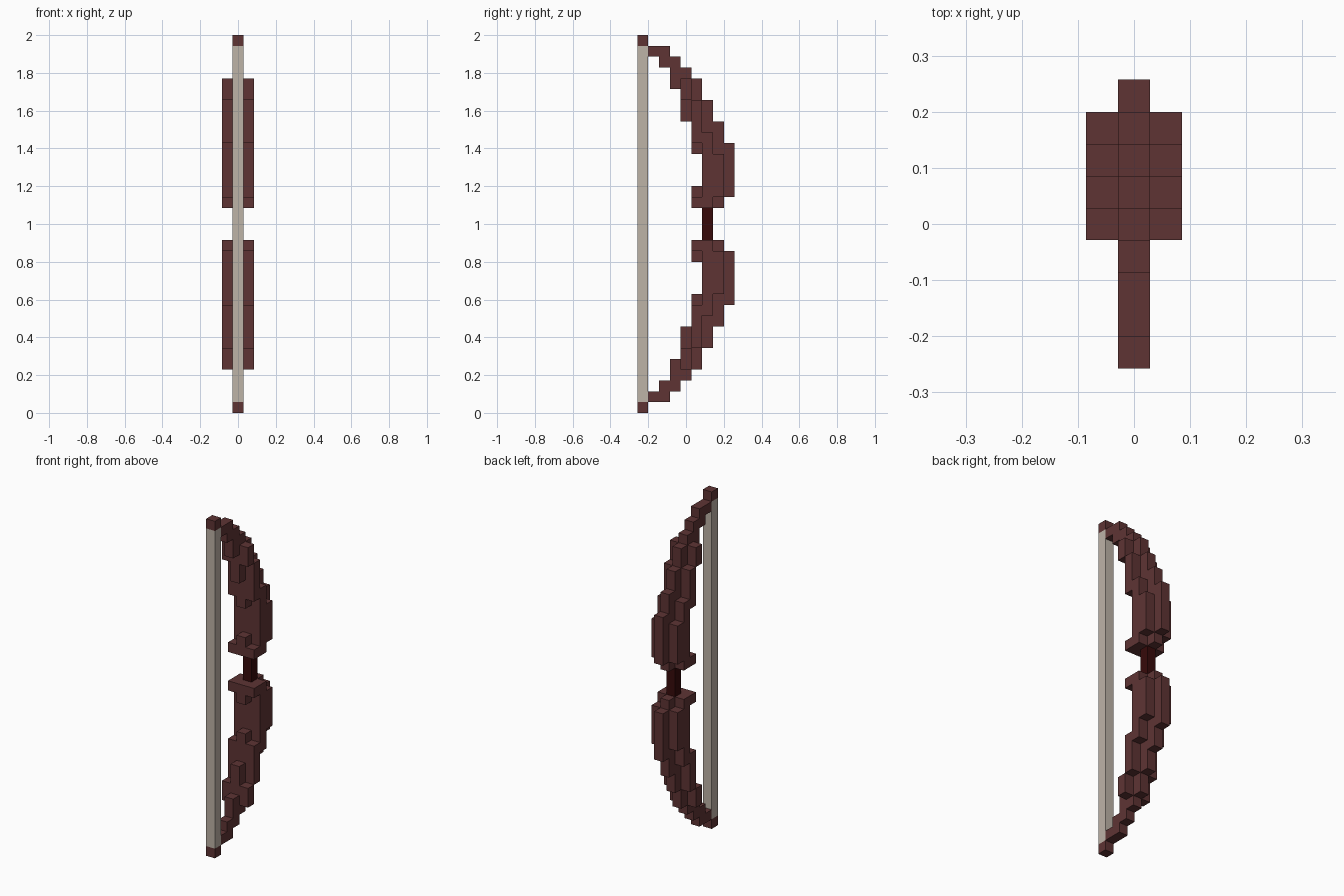
import bpy
import bmesh

cube = bpy.data.objects.get("Cube")
if cube:
    bpy.data.objects.remove(cube, do_unlink=True)

U = 2 / 35            # size of one block
HEIGHT = 35           # blocks from end to end


def material(name, rgb):
    m = bpy.data.materials.new(name)
    m.use_nodes = True
    m.diffuse_color = (*rgb, 1)
    bsdf = m.node_tree.nodes["Principled BSDF"]
    bsdf.inputs["Base Color"].default_value = (*rgb, 1)
    bsdf.inputs["Roughness"].default_value = 0.8
    return m


wood = material("reddish brown wood", (0.112, 0.034, 0.034))
leather = material("dark grip", (0.038, 0.003, 0.003))
cord = material("pale cord", (0.515, 0.451, 0.386))

# Column runs of the upper limb: (depth column, bottom block, top block)
CENTRE = [(0, 34, 35), (1, 33, 34), (2, 32, 34), (3, 30, 33), (4, 27, 32),
          (5, 24, 31), (5, 19, 21), (6, 19, 29), (7, 19, 27), (8, 20, 25)]
SIDES = [(4, 29, 31), (5, 25, 29), (5, 19, 20), (6, 19, 26), (7, 20, 24)]


def cells(runs, columns):
    return {(x, y, z) for x in columns for y, z0, z1 in runs for z in range(z0, z1)}


def build(name, blocks, mat):
    """Skin a set of blocks with outer faces only, then merge flat areas."""
    bm = bmesh.new()
    for c in blocks:
        for axis in range(3):
            for side in (0, 1):
                n = list(c)
                n[axis] += 2 * side - 1
                if tuple(n) in blocks:
                    continue
                a, b = (axis + 1) % 3, (axis + 2) % 3
                corners = []
                for da, db in ((0, 0), (1, 0), (1, 1), (0, 1)):
                    p = list(c)
                    p[axis] += side
                    p[a] += da
                    p[b] += db
                    corners.append(bm.verts.new(((p[0] - 0.5) * U, (p[1] - 4.5) * U, p[2] * U)))
                bm.faces.new(corners if side else corners[::-1])
    bmesh.ops.remove_doubles(bm, verts=bm.verts[:], dist=0.001)
    bmesh.ops.dissolve_limit(bm, angle_limit=0.01, verts=bm.verts[:], edges=bm.edges[:])
    mesh = bpy.data.meshes.new(name)
    bm.to_mesh(mesh)
    bm.free()
    mesh.materials.append(mat)
    obj = bpy.data.objects.new(name, mesh)
    bpy.context.collection.objects.link(obj)


# Curved limbs, the lower one mirrored from the upper one
upper = cells(CENTRE, (0,)) | cells(SIDES, (-1, 1))
build("upper_limb", upper, wood)
build("lower_limb", {(x, y, HEIGHT - 1 - z) for x, y, z in upper}, wood)

# Grip between the limbs and the string between the tips
build("grip", cells([(6, 16, 19)], (0,)), leather)
build("string", cells([(0, 1, 34)], (0,)), cord)
